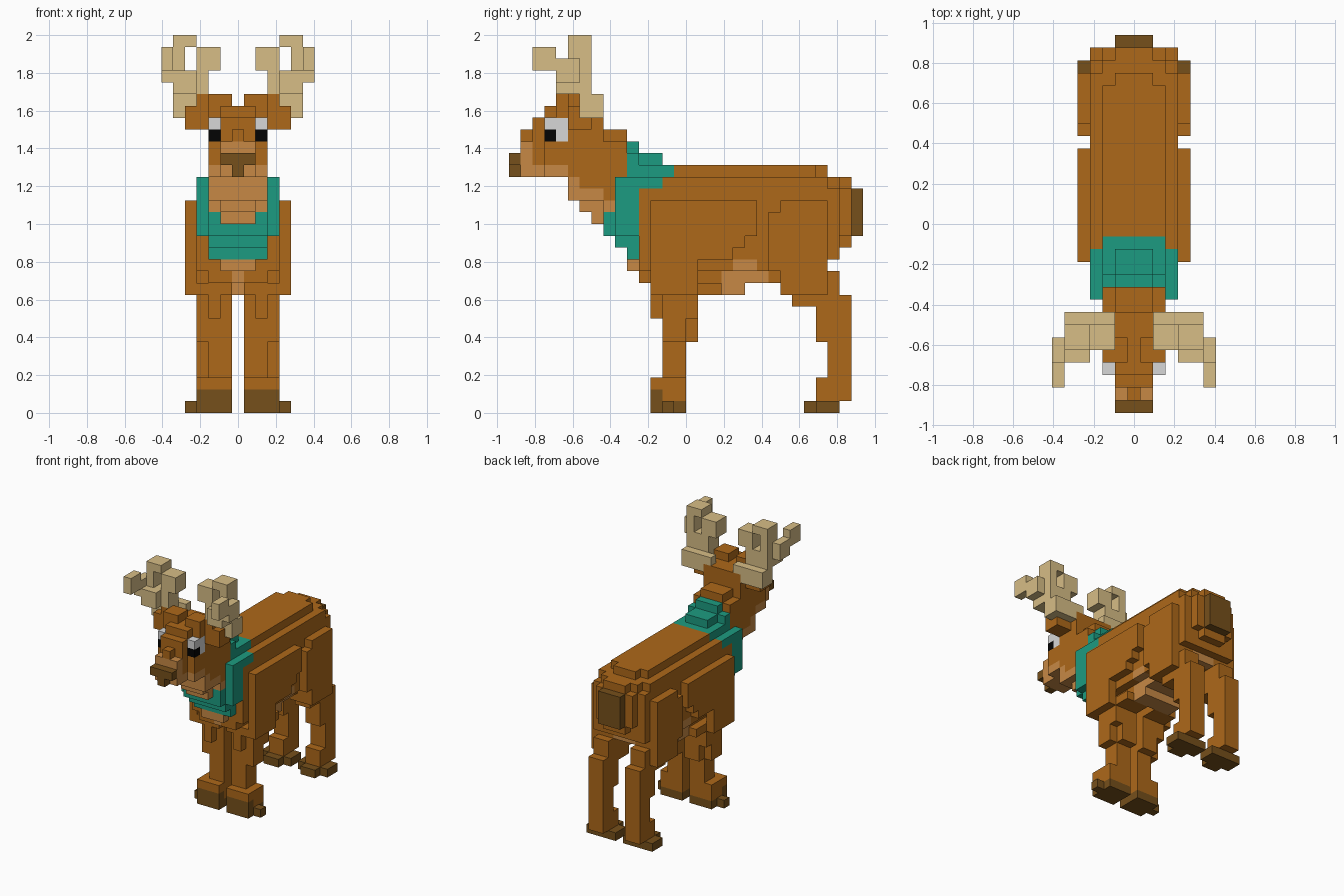
import bpy, bmesh, math
from mathutils import Vector

if "Cube" in bpy.data.objects:
    bpy.data.objects.remove(bpy.data.objects["Cube"], do_unlink=True)

U = 2 / 32  # edge of one block


def material(name, rgb):
    m = bpy.data.materials.new(name)
    m.use_nodes = True
    m.diffuse_color = (*rgb, 1)
    p = m.node_tree.nodes["Principled BSDF"]
    p.inputs["Base Color"].default_value = (*rgb, 1)
    p.inputs["Roughness"].default_value = 0.9
    return m


BROWN = material("brown fur", (0.42, 0.14, 0.010))
TAN = material("light fur", (0.57, 0.25, 0.06))
DARK = material("dark brown", (0.18, 0.08, 0.011))
BONE = material("antler bone", (0.68, 0.51, 0.24))
TEAL = material("teal cloth", (0.012, 0.33, 0.22))
WHITE = material("eye white", (0.68, 0.68, 0.68))
BLACK = material("pupil black", (0.001, 0.001, 0.001))

cells, parts = {}, {}


def part(name, mat, *boxes):
    """Fill mirrored boxes (|x| first..last, y from..to, z from..to); later parts win."""
    parts[name] = mat
    for xa, xb, ya, yb, za, zb in boxes:
        for x in range(xa, xb + 1):
            for y in range(ya, yb):
                for z in range(za, zb):
                    cells[x, y, z] = cells[-x, y, z] = name


# Torso, with raised spine and rounded rump
part("body", BROWN,
     (0, 2, -4, 8, 11, 19), (3, 3, -4, 8, 12, 19), (0, 3, -2, 12, 19, 20),
     (0, 3, 7, 12, 12, 19), (3, 3, 12, 13, 13, 19), (0, 2, 12, 13, 13, 20),
     (0, 1, 13, 14, 14, 20), (2, 2, 13, 14, 15, 19), (0, 2, -4, -2, 19, 20),
     (0, 2, -1, 11, 20, 21), (0, 1, 11, 12, 20, 21), (1, 3, -3, 3, 10, 11))
part("shoulder", BROWN,
     (4, 4, -3, 6, 15, 18), (4, 4, -3, 5, 14, 15), (4, 4, -3, 4, 13, 14),
     (4, 4, -3, 1, 10, 13))
part("haunch", BROWN,
     (4, 4, 7, 12, 12, 17), (4, 4, 8, 12, 17, 18), (4, 4, 8, 12, 10, 12),
     (2, 3, 8, 13, 10, 12))
part("belly", TAN, (0, 1, 3, 5, 10, 11), (2, 2, 3, 5, 10, 11), (0, 2, 3, 7, 11, 12),
     (3, 3, 4, 6, 12, 13), (0, 1, 11, 12, 12, 13))
part("tail", DARK, (0, 1, 14, 15, 15, 19))

# Legs and hooves
part("front_legs", BROWN,
     (1, 3, -2, 1, 8, 10), (2, 2, -3, -2, 8, 10), (1, 3, -2, 0, 6, 8),
     (1, 2, 0, 1, 6, 8), (1, 2, -2, 0, 1, 6), (1, 3, -2, 0, 1, 3), (1, 3, -3, -2, 2, 3))
part("hind_legs", BROWN,
     (2, 3, 9, 14, 9, 10), (2, 3, 11, 14, 6, 9), (2, 3, 12, 14, 1, 6),
     (2, 3, 11, 12, 1, 3))
part("front_hooves", DARK,
     (1, 3, -3, 0, 0, 1), (4, 4, -2, -1, 0, 1), (1, 3, -3, -2, 1, 2))
part("hind_hooves", DARK, (2, 3, 10, 13, 0, 1), (4, 4, 11, 13, 0, 1), (1, 1, 11, 13, 0, 1))

# Neck and throat
part("neck", BROWN, (0, 2, -10, -5, 19, 23), (0, 1, -8, -5, 23, 24),
     (0, 2, -8, -5, 18, 20), (0, 2, -6, -4, 15, 20))
part("throat", TAN,
     (0, 2, -10, -9, 18, 20), (0, 2, -9, -7, 18, 19), (0, 2, -7, -6, 17, 18),
     (0, 1, -9, -6, 17, 18), (0, 1, -8, -6, 16, 17), (0, 1, -5, -4, 12, 13),
     (0, 0, -4, -3, 11, 12))

# Head, ears and muzzle
part("head", BROWN,
     (0, 2, -12, -7, 21, 25), (0, 1, -13, -11, 21, 25), (0, 1, -14, -12, 21, 23),
     (0, 0, -14, -13, 23, 24), (0, 1, -12, -8, 25, 26), (0, 2, -11, -7, 24, 26),
     (1, 2, -11, -9, 26, 27))
part("ears", BROWN, (3, 3, -10, -8, 25, 27), (3, 4, -10, -8, 24, 26))
part("muzzle", TAN, (0, 1, -14, -10, 20, 21), (0, 1, -14, -13, 21, 23),
     (2, 2, -12, -10, 20, 21))
part("nose", DARK, (0, 1, -15, -14, 21, 22), (0, 0, -15, -14, 20, 21))
part("eyes", WHITE, (2, 2, -12, -10, 23, 25))
part("pupils", BLACK, (2, 2, -12, -11, 23, 24))

# Scarf around the neck, stepped over the withers
part("scarf", TEAL,
     (3, 3, -6, -4, 15, 20), (3, 3, -4, -2, 19, 20), (0, 2, -6, -5, 14, 16),
     (0, 2, -5, -4, 13, 16), (0, 2, -7, -6, 15, 16), (2, 2, -7, -4, 16, 17),
     (2, 2, -6, -4, 17, 20), (0, 2, -5, -1, 20, 21), (0, 1, -5, -2, 21, 22),
     (2, 2, -5, -4, 21, 22), (0, 1, -5, -4, 22, 23))

# Antlers: stem, palm, inner prong, hooked top and forward tine
part("antlers", BONE,
     (5, 5, -9, -7, 25, 27), (3, 4, -8, -7, 25, 27), (2, 2, -8, -7, 26, 27),
     (3, 5, -9, -8, 26, 28), (3, 5, -10, -8, 27, 29), (4, 5, -11, -10, 27, 29),
     (3, 3, -10, -8, 29, 31), (2, 2, -10, -8, 29, 31), (5, 5, -10, -8, 29, 32),
     (4, 4, -10, -8, 31, 32), (6, 6, -11, -9, 28, 30), (6, 6, -13, -11, 29, 31))

SIDES = [Vector(d) for d in ((1, 0, 0), (-1, 0, 0), (0, 1, 0), (0, -1, 0), (0, 0, 1), (0, 0, -1))]


def build(name, mat):
    """Skin the part's blocks with their exposed faces, merged into large flats."""
    bm = bmesh.new()
    for cell, owner in cells.items():
        if owner != name:
            continue
        centre = Vector(cell) + Vector((0, 0.5, 0.5))
        for n in SIDES:
            if tuple(int(a + b) for a, b in zip(cell, n)) in cells:
                continue
            s = Vector((n.y, n.z, n.x))
            t = n.cross(s)
            corners = (-s - t, s - t, s + t, t - s)
            bm.faces.new([bm.verts.new((centre + (n + c) / 2) * U) for c in corners])
    bmesh.ops.remove_doubles(bm, verts=bm.verts, dist=U / 100)
    bmesh.ops.dissolve_limit(bm, angle_limit=math.radians(1), verts=bm.verts, edges=bm.edges)
    mesh = bpy.data.meshes.new(name)
    bm.to_mesh(mesh)
    bm.free()
    mesh.materials.append(mat)
    bpy.context.collection.objects.link(bpy.data.objects.new(name, mesh))


for part_name, part_mat in parts.items():
    build(part_name, part_mat)
